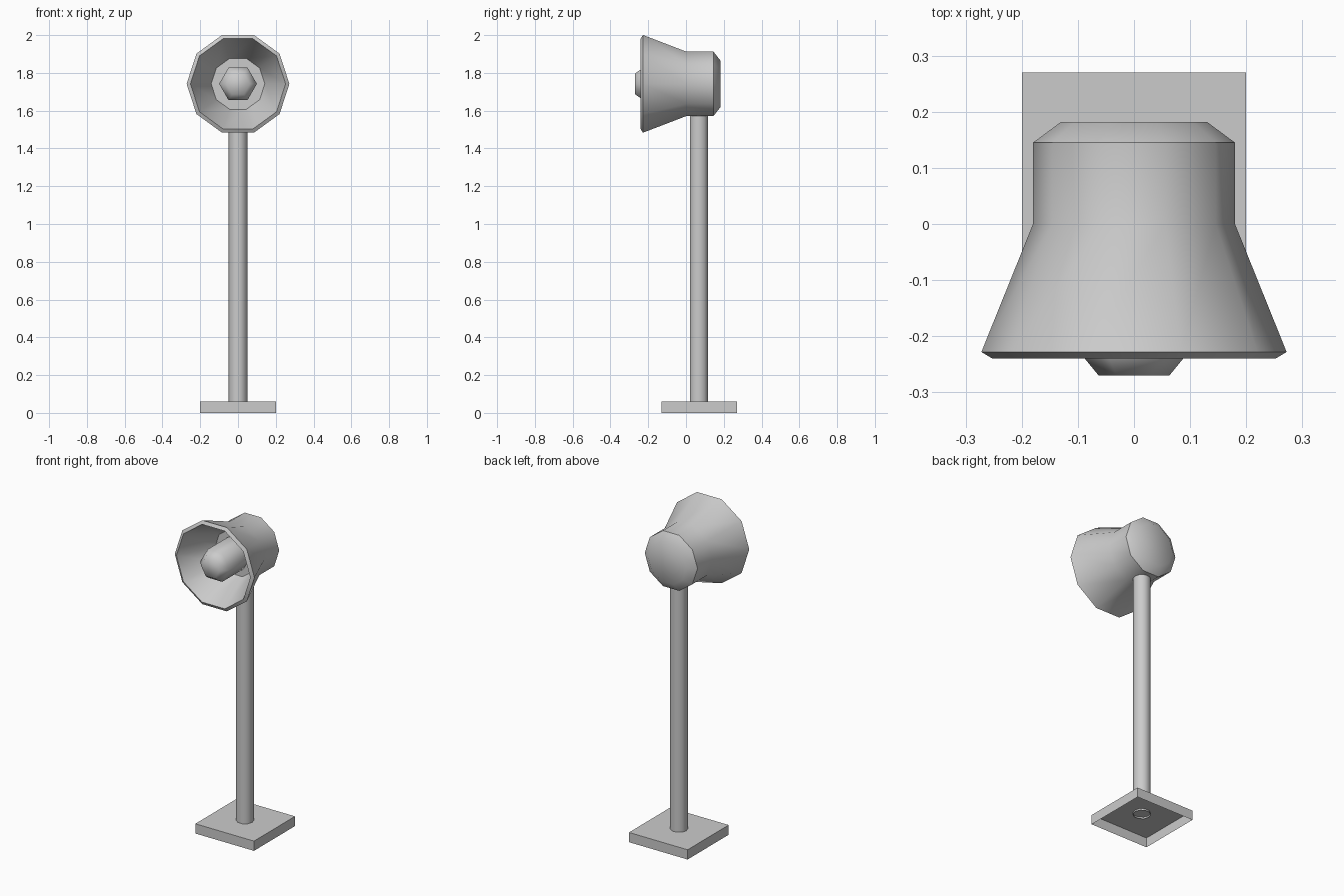
import bpy, bmesh, math
from mathutils import Matrix, Vector

if "Cube" in bpy.data.objects:
    bpy.data.objects.remove(bpy.data.objects["Cube"], do_unlink=True)

# Single painted metal colour
grey = bpy.data.materials.new("light_grey")
grey.use_nodes = True
grey.diffuse_color = (0.6, 0.6, 0.6, 1)
grey.node_tree.nodes["Principled BSDF"].inputs["Base Color"].default_value = (0.6, 0.6, 0.6, 1)

HEAD_Z = 1.742
FACING = Matrix.Translation((0, 0, HEAD_Z)) @ Matrix.Rotation(math.radians(90), 4, "X")


def add_object(name, bm, angle=None):
    bmesh.ops.recalc_face_normals(bm, faces=bm.faces)
    mesh = bpy.data.meshes.new(name)
    bm.to_mesh(mesh)
    bm.free()
    mesh.materials.append(grey)
    obj = bpy.data.objects.new(name, mesh)
    bpy.context.collection.objects.link(obj)
    if angle:
        bpy.ops.object.select_all(action="DESELECT")
        obj.select_set(True)
        bpy.context.view_layer.objects.active = obj
        bpy.ops.object.shade_smooth_by_angle(angle=math.radians(angle))
    return obj


def lathe(name, profile, sides, matrix, angle, caps=True):
    """Turn (radius, height) points around local z, then place them."""
    bm = bmesh.new()
    rings = []
    for r, h in profile:
        turns = [math.tau * i / sides for i in range(sides)]
        rings.append([bm.verts.new(matrix @ Vector((r * math.cos(a), r * math.sin(a), h)))
                      for a in turns])
    for low, high in zip(rings, rings[1:]):
        for i in range(sides):
            j = (i + 1) % sides
            bm.faces.new((low[i], low[j], high[j], high[i]))
    if caps:
        bm.faces.new(rings[0])
        bm.faces.new(rings[-1])
    return add_object(name, bm, angle)


# Base plate: a shallow square tray, open underneath
bm = bmesh.new()
bmesh.ops.create_cube(bm, size=1, matrix=Matrix.Translation((0, 0.07, 0.03))
                      @ Matrix.Diagonal((0.4, 0.4, 0.06, 1)))
bm.normal_update()
bmesh.ops.delete(bm, geom=[f for f in bm.faces if f.normal.z < -0.5], context="FACES")
add_object("base_plate", bm)

# Pole, an open tube ending inside the lamp head
lathe("pole", [(0.05, 0.05), (0.05, 1.62)], 10,
      Matrix.Translation((0, 0.068, 0)), 40, caps=False)

# Lamp head: chamfered back, straight body, flared shade, rim and hollow inside
lathe("lamp_head", [(0.13, -0.182), (0.18, -0.145), (0.18, 0), (0.272, 0.228),
                    (0.252, 0.24), (0.142, 0.02)], 10, FACING, 40)

# Six-sided bulb with a rounded tip
lathe("bulb", [(0.1, 0.02), (0.1, 0.225), (0.063, 0.27)], 6, FACING, 65)
